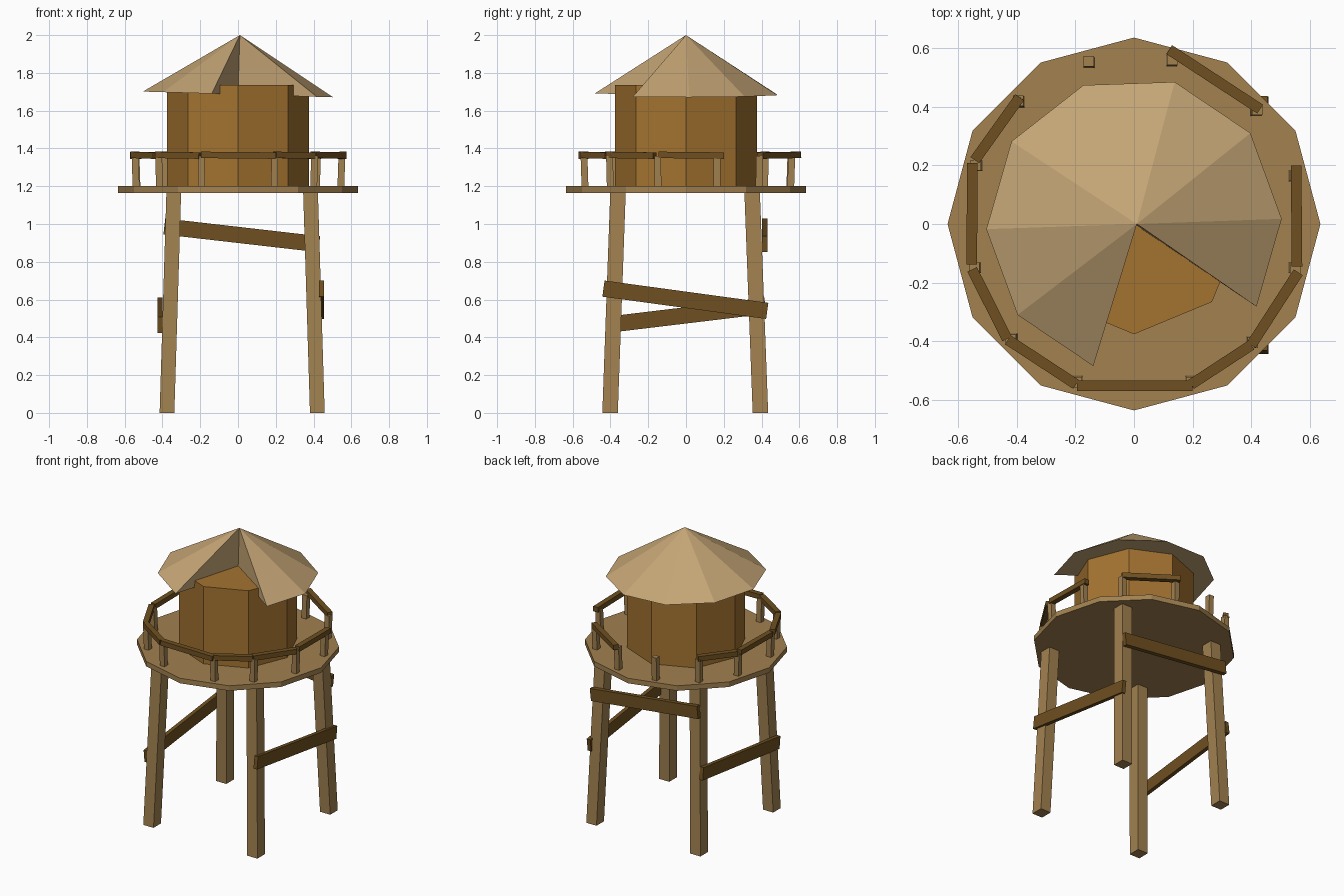
import bpy, bmesh, math
from mathutils import Vector

if "Cube" in bpy.data.objects:
    bpy.data.objects.remove(bpy.data.objects["Cube"])


def material(name, color):
    m = bpy.data.materials.new(name)
    m.diffuse_color = (*color, 1)
    m.use_nodes = True
    m.node_tree.nodes["Principled BSDF"].inputs["Base Color"].default_value = m.diffuse_color
    return m


TIMBER = material("timber", (0.36, 0.22, 0.08))
WALL = material("wall_wood", (0.37, 0.17, 0.03))
DARK = material("dark_wood", (0.16, 0.08, 0.015))
THATCH = material("thatch", (0.56, 0.38, 0.18))


def make(name, bm, mat):
    bmesh.ops.recalc_face_normals(bm, faces=bm.faces[:])
    me = bpy.data.meshes.new(name)
    bm.to_mesh(me)
    bm.free()
    me.materials.append(mat)
    ob = bpy.data.objects.new(name, me)
    bpy.context.collection.objects.link(ob)
    return ob


def beam(name, p, q, u, v, mat):
    """Four-sided bar from p to q; u and v are half-width vectors."""
    u, v = Vector(u), Vector(v)
    bm = bmesh.new()
    ends = [[bm.verts.new(Vector(c) + u * a + v * b)
             for a, b in ((-1, -1), (1, -1), (1, 1), (-1, 1))] for c in (p, q)]
    for ring in ends:
        bm.faces.new(ring)
    for i in range(4):
        j = (i + 1) % 4
        bm.faces.new((ends[0][i], ends[0][j], ends[1][j], ends[1][i]))
    return make(name, bm, mat)


def plank(name, p, q, thick, height, mat):
    """Bar whose height lies in the vertical plane through p and q."""
    d = (Vector(q) - Vector(p)).normalized()
    side = d.cross(Vector((0, 0, 1))).normalized()
    return beam(name, p, q, side * thick / 2, side.cross(d) * height / 2, mat)


def prism(name, n, r, z0, z1, mat):
    bm = bmesh.new()
    ring = [bm.verts.new((r * math.cos(2 * math.pi * i / n),
                          r * math.sin(2 * math.pi * i / n), z0)) for i in range(n)]
    f = bm.faces.new(ring)
    top = bmesh.ops.extrude_face_region(bm, geom=[f])["geom"]
    bmesh.ops.translate(bm, vec=(0, 0, z1 - z0),
                        verts=[e for e in top if isinstance(e, bmesh.types.BMVert)])
    if not any(abs(g.calc_center_median().z - z0) < 1e-5 for g in bm.faces):
        bm.faces.new(ring)
    return make(name, bm, mat)


# Platform and hut
prism("platform", 12, 0.636, 1.165, 1.2, TIMBER)
prism("hut_walls", 8, 0.376, 1.2, 1.735, WALL)

# Leaning legs
for sx, x0, x1 in (("left", -0.376, -0.34), ("right", 0.42, 0.384)):
    for sy, y0, y1 in (("front", -0.402, -0.36), ("back", 0.394, 0.35)):
        beam(f"{sy}_{sx}_leg", (x0, y0, 0), (x1, y1, 1.17),
             (0.039, 0, 0), (0, 0.041, 0), TIMBER)

# Cross braces
plank("back_brace", (-0.39, 0.417, 0.987), (0.43, 0.417, 0.893), 0.03, 0.085, DARK)
plank("right_brace", (0.442, -0.437, 0.658), (0.442, 0.43, 0.54), 0.027, 0.086, DARK)
plank("left_brace", (-0.412, -0.42, 0.466), (-0.412, 0.42, 0.567), 0.027, 0.086, DARK)

# Railing posts, counter-clockwise from the right
posts = [(0.55, 0.165), (0.42, 0.39), (0.13, 0.56), (-0.155, 0.555),
         (-0.395, 0.42), (-0.54, 0.20), (-0.545, -0.15), (-0.42, -0.395),
         (-0.195, -0.54), (0.195, -0.54), (0.405, -0.405), (0.55, -0.15)]
for i, (x, y) in enumerate(posts):
    beam(f"railing_post_{i + 1}", (x * 0.99, y * 0.99, 1.195), (x, y, 1.36),
         (0.018, 0, 0), (0, 0.018, 0), TIMBER)

# Handrails, with two gaps at the back
rails = [((0.12, 0.595), (0.43, 0.392)), ((-0.39, 0.432), (-0.543, 0.218)),
         ((-0.552, 0.208), (-0.553, -0.138)), ((-0.552, -0.155), (-0.433, -0.392)),
         ((-0.43, -0.395), (-0.198, -0.547)), ((-0.195, -0.552), (0.2, -0.552)),
         ((0.195, -0.547), (0.4, -0.413)), ((0.4, -0.413), (0.56, -0.165)),
         ((0.556, -0.145), (0.553, 0.2))]
for i, (a, b) in enumerate(rails):
    plank(f"handrail_{i + 1}", (*a, 1.366), (*b, 1.362), 0.036, 0.034, DARK)

# Solid ten-sided roof cone with a two-segment wedge missing at the front
bm = bmesh.new()
apex = bm.verts.new((0.01, 0, 2.0))
hub = bm.verts.new((0, 0, 1.686))
rim = []
for k in range(9):
    a = math.radians(-34 + 36 * k)
    x, y = 0.504 * math.cos(a), 0.504 * math.sin(a)
    rim.append(bm.verts.new((x, y, 1.686 - 0.03 * x)))
for a, b in zip(rim, rim[1:]):
    bm.faces.new((a, b, apex))
    bm.faces.new((b, a, hub))
bm.faces.new((apex, hub, rim[0]))
bm.faces.new((hub, apex, rim[-1]))
make("roof", bm, THATCH)
